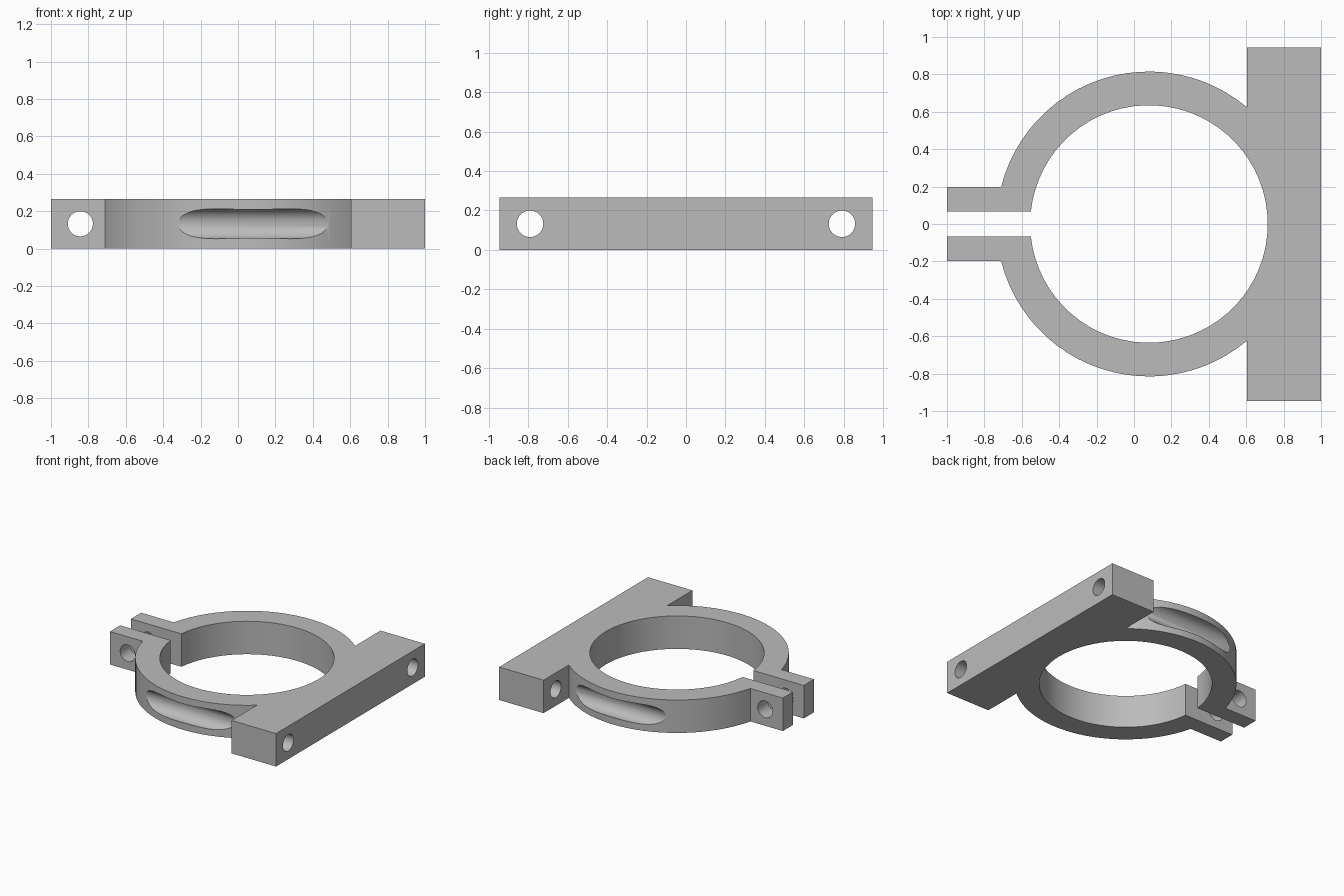
import bpy, bmesh, math
from mathutils import Matrix

cube = bpy.data.objects.get("Cube")
if cube:
    bpy.data.objects.remove(cube, do_unlink=True)

HEIGHT = 0.265
MID = HEIGHT / 2
CENTRE_X = 0.08
OUTER, INNER = 0.815, 0.635
GAP, LUG = 0.068, 0.198          # inner and outer y of the clamp lugs
BASE_X, BASE_Y = 0.605, 0.945    # mounting bar inner face and half length
BOLT_Y = 0.79

metal = bpy.data.materials.new("plain grey")
metal.use_nodes = True
grey = (0.5, 0.5, 0.5, 1)
metal.diffuse_color = grey
metal.node_tree.nodes["Principled BSDF"].inputs["Base Color"].default_value = grey


def arc(radius, start, end, steps):
    """Points on a circle about the ring centre."""
    angles = [start + (end - start) * i / steps for i in range(steps + 1)]
    return [(CENTRE_X + radius * math.cos(a), radius * math.sin(a)) for a in angles]


def add_object(name, bm):
    bmesh.ops.recalc_face_normals(bm, faces=bm.faces)
    mesh = bpy.data.meshes.new(name)
    bm.to_mesh(mesh)
    bm.free()
    mesh.materials.append(metal)
    obj = bpy.data.objects.new(name, mesh)
    bpy.context.collection.objects.link(obj)
    return obj


def cut_cylinder(target, axis, location, radius, length):
    """Remove a round bar along the given axis from the target."""
    bm = bmesh.new()
    turn = Matrix.Rotation(math.pi / 2, 4, "Y" if axis == "X" else "X")
    bmesh.ops.create_cone(bm, cap_ends=True, segments=48, radius1=radius,
                          radius2=radius, depth=length,
                          matrix=Matrix.Translation(location) @ turn)
    cutter = add_object("cutter", bm)
    cutter.hide_render = True
    mod = target.modifiers.new("cut", "BOOLEAN")
    mod.operation = "DIFFERENCE"
    mod.solver = "EXACT"
    mod.object = cutter
    bpy.context.view_layer.objects.active = target
    bpy.ops.object.modifier_apply(modifier=mod.name)
    bpy.data.objects.remove(cutter, do_unlink=True)


# Split ring, clamp lugs and mounting bar as one outline
inner_end = math.pi - math.asin(GAP / INNER)
outer_end = math.pi - math.asin(LUG / OUTER)
bar_angle = math.acos((BASE_X - CENTRE_X) / OUTER)
outline = arc(INNER, inner_end, -inner_end, 64)
outline += [(-1, -GAP), (-1, -LUG)]
outline += arc(OUTER, -outer_end, -bar_angle, 24)
outline += [(BASE_X, -BASE_Y), (1, -BASE_Y), (1, BASE_Y), (BASE_X, BASE_Y)]
outline += arc(OUTER, bar_angle, outer_end, 24)
outline += [(-1, LUG), (-1, GAP)]

bm = bmesh.new()
bottom = bm.faces.new([bm.verts.new((x, y, 0)) for x, y in outline])
extruded = bmesh.ops.extrude_face_region(bm, geom=[bottom], use_keep_orig=True)
top = [v for v in extruded["geom"] if isinstance(v, bmesh.types.BMVert)]
bmesh.ops.translate(bm, verts=top, vec=(0, 0, HEIGHT))
clamp = add_object("ring_clamp", bm)

# Clamping screw hole through both lugs
cut_cylinder(clamp, "Y", (-0.843, 0, MID), 0.067, 0.6)

# Mounting holes and the tool clearance grooves in line with them
for side in (-1, 1):
    cut_cylinder(clamp, "X", (0.8, side * BOLT_Y, MID), 0.067, 0.5)
    cut_cylinder(clamp, "X", (CENTRE_X, side * BOLT_Y, MID), 0.08, 0.9)

# Smooth the curved walls, keep the corners sharp
bpy.ops.object.select_all(action="DESELECT")
clamp.select_set(True)
bpy.context.view_layer.objects.active = clamp
bpy.ops.object.shade_smooth_by_angle(angle=math.radians(30))
